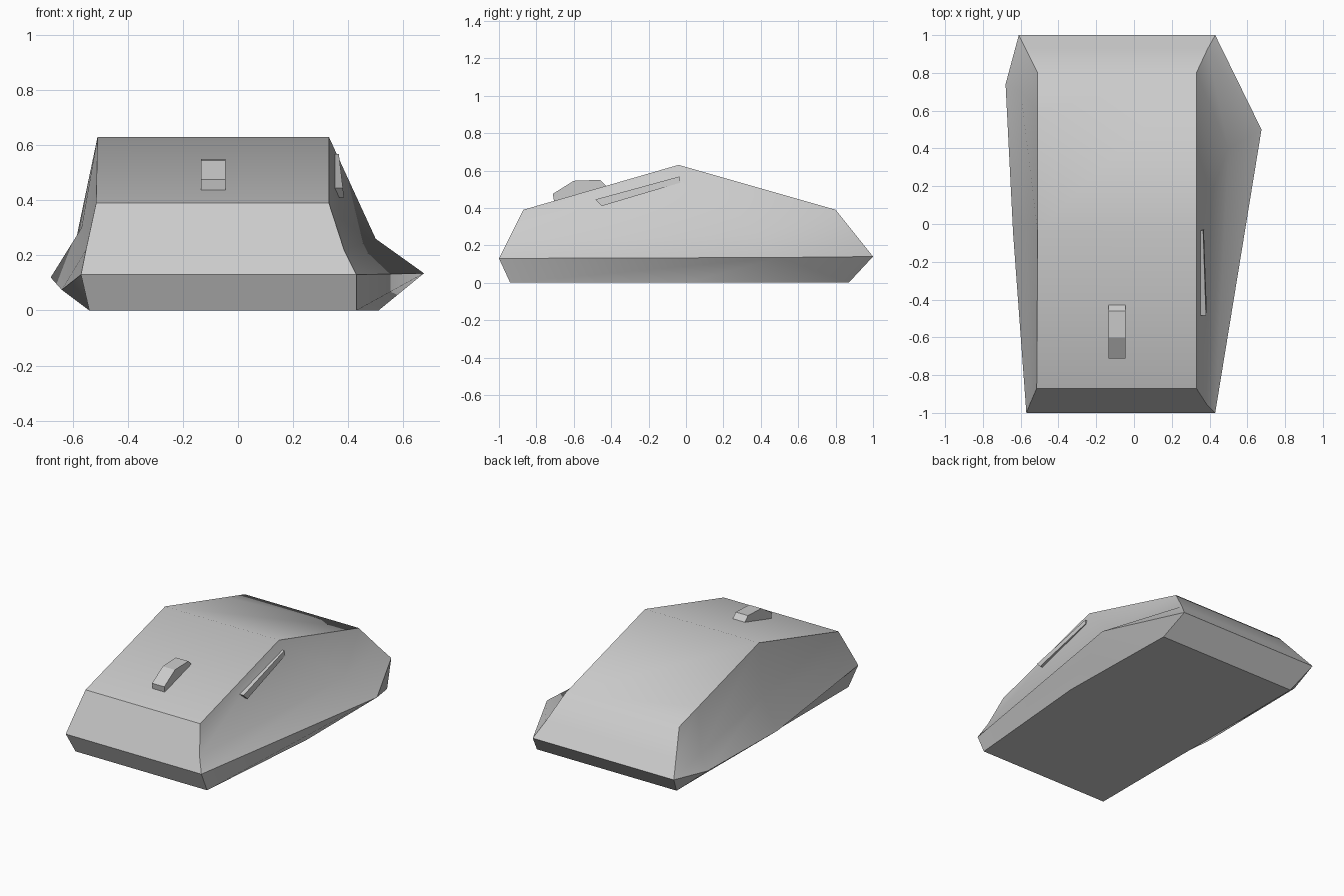
import bpy, bmesh, math

if "Cube" in bpy.data.objects:
    bpy.data.objects.remove(bpy.data.objects["Cube"])


def finish(name, bm, angle=None):
    bmesh.ops.recalc_face_normals(bm, faces=bm.faces)
    me = bpy.data.meshes.new(name)
    bm.to_mesh(me)
    bm.free()
    ob = bpy.data.objects.new(name, me)
    bpy.context.collection.objects.link(ob)
    if angle:
        bpy.ops.object.select_all(action='DESELECT')
        ob.select_set(True)
        bpy.context.view_layer.objects.active = ob
        bpy.ops.object.shade_smooth_by_angle(angle=math.radians(angle))
    return ob


def prism(name, profile, x0, x1, lean=0.0):
    """Side profile (y, z) extruded along x; lean tilts it inward with height."""
    bm = bmesh.new()
    zmin = min(z for _, z in profile)
    sides = [[bm.verts.new((x - lean * (z - zmin), y, z)) for y, z in profile]
             for x in (x0, x1)]
    for s in sides:
        bm.faces.new(s)
    n = len(profile)
    for i in range(n):
        j = (i + 1) % n
        bm.faces.new((sides[0][i], sides[0][j], sides[1][j], sides[1][i]))
    return finish(name, bm)


# Body: stacked rings, each running front left, front right, right middle,
# back right, back left, left rear, left middle
rings = [
    # base
    [(-.54, -.94, 0), (.43, -.94, 0), (.51, 0, 0), (.49, .87, 0),
     (-.54, .87, 0), (-.54, .6, 0), (-.54, -.1, 0)],
    # flared belt
    [(-.57, -1, .13), (.43, -1, .13), (.675, .5, .135), (.43, 1, .14),
     (-.61, 1, .14), (-.68, .74, .12), (-.64, -.05, .075)],
    # waist
    [(-.552, -.955, .22), (.385, -.955, .22), (.5, .4, .26), (.39, .928, .23),
     (-.574, .928, .23), (-.6, .7, .2), (-.568, 0, .3)],
    # top edge, peaking in the middle
    [(-.515, -.87, .39), (.33, -.87, .39), (.33, -.04, .63), (.33, .8, .39),
     (-.51, .8, .39), (-.51, .6, .447), (-.51, -.04, .63)],
]
bm = bmesh.new()
v = [[bm.verts.new(p) for p in ring] for ring in rings]
for lo, hi in zip(v, v[1:]):
    for i in range(7):
        j = (i + 1) % 7
        bm.faces.new((lo[i], lo[j], hi[j], hi[i]))
bm.faces.new(v[0])
t = v[3]
bm.faces.new((t[0], t[1], t[2], t[6]))
bm.faces.new((t[2], t[3], t[4], t[5], t[6]))
finish("mouse_body", bm, 36)

# Scroll wheel: faceted hump on the front slope
prism("scroll_wheel", [(-.7, .40), (-.712, .475), (-.6, .545), (-.46, .55),
                       (-.425, .515), (-.45, .45)], -.135, -.045)

# Thumb button: slanted bar on the right side
prism("side_button", [(-.485, .445), (-.035, .568), (-.03, .535), (-.45, .41)],
      .345, .385, lean=.12)
